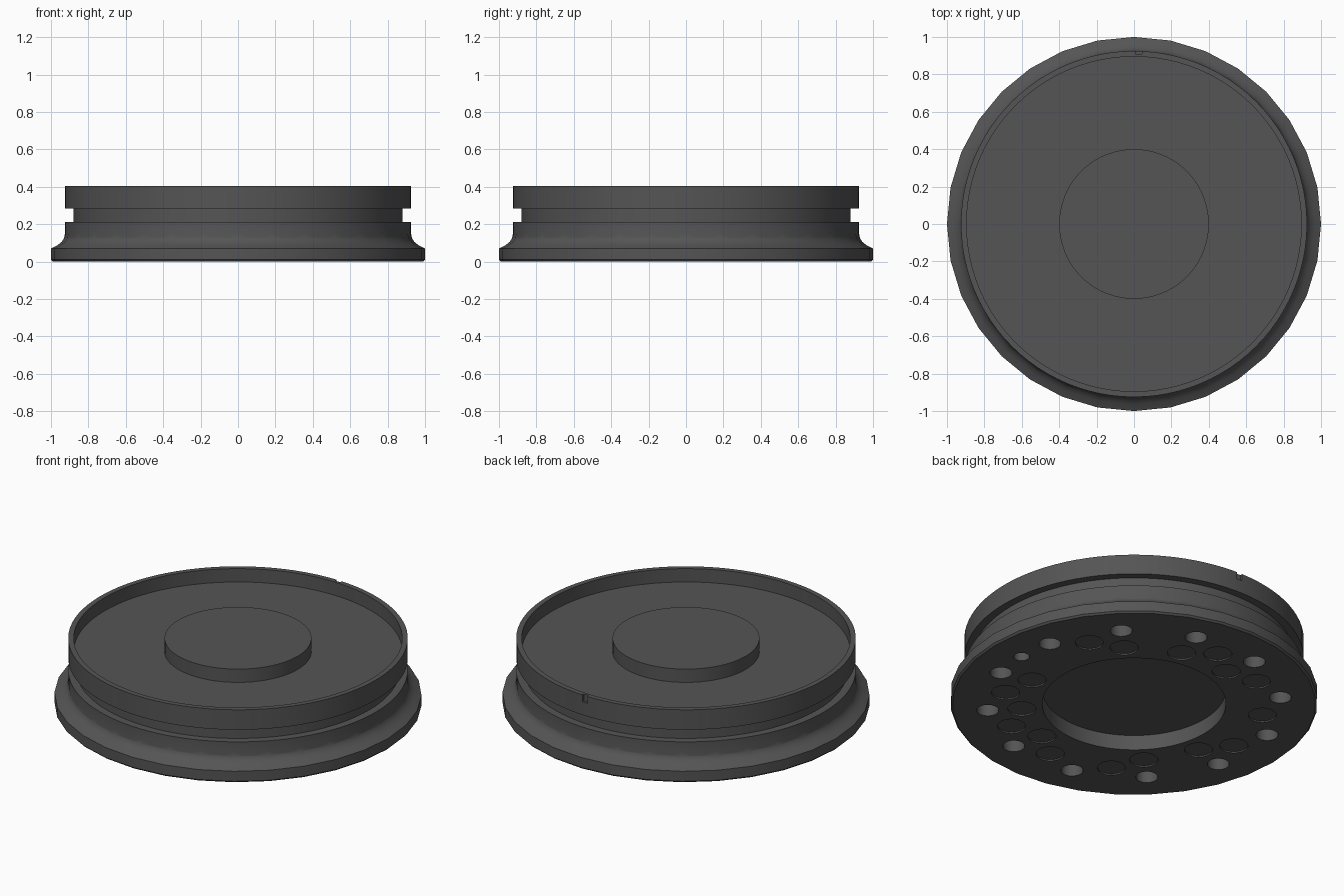
import bpy, bmesh, math

if "Cube" in bpy.data.objects:
    bpy.data.objects.remove(bpy.data.objects["Cube"])


def make_object(name, bm):
    bmesh.ops.recalc_face_normals(bm, faces=bm.faces)
    mesh = bpy.data.meshes.new(name)
    bm.to_mesh(mesh)
    bm.free()
    obj = bpy.data.objects.new(name, mesh)
    bpy.context.collection.objects.link(obj)
    return obj


def lathe(name, profile, sides):
    """Closed solid: (radius, z) rings capped at bottom and top."""
    bm = bmesh.new()
    rings = []
    for r, z in profile:
        rings.append([bm.verts.new((r * math.cos(2 * math.pi * i / sides),
                                    r * math.sin(2 * math.pi * i / sides), z))
                      for i in range(sides)])
    for a, b in zip(rings, rings[1:]):
        for i in range(sides):
            j = (i + 1) % sides
            bm.faces.new((a[i], a[j], b[j], b[i]))
    bm.faces.new(rings[0][::-1])
    bm.faces.new(rings[-1])
    return make_object(name, bm)


def add_bore(bm, dist, degrees, radius, depth, sides=32):
    """Blind round cutter rising from the underside."""
    a = math.radians(degrees)
    low = -0.05
    verts = bmesh.ops.create_cone(bm, cap_ends=True, segments=sides, radius1=radius,
                                  radius2=radius, depth=depth - low)["verts"]
    bmesh.ops.translate(bm, verts=verts, vec=(dist * math.cos(a), dist * math.sin(a),
                                              (depth + low) / 2))


def boolean(target, tool, operation):
    mod = target.modifiers.new(operation.lower(), 'BOOLEAN')
    mod.operation = operation
    mod.solver = 'EXACT'
    mod.object = tool
    bpy.context.view_layer.objects.active = target
    bpy.ops.object.modifier_apply(modifier=mod.name)
    bpy.data.objects.remove(tool)


# Grooved upper body with hollow tray and central boss
body = lathe("round_base", [
    (0.925, 0.05), (0.925, 0.212), (0.88, 0.212), (0.88, 0.285),
    (0.925, 0.285), (0.925, 0.405), (0.895, 0.405), (0.895, 0.325),
    (0.4, 0.325), (0.4, 0.405)], 96)

# Faceted foot flange with a cove
flange = lathe("foot_flange", [
    (0.99, 0), (1.0, 0.01), (1.0, 0.07), (0.965, 0.088), (0.943, 0.105),
    (0.93, 0.125), (0.925, 0.15)], 32)
boolean(body, flange, 'UNION')

# Underside: central recess, ring of bores, locating bore, shallow pockets
bm = bmesh.new()
add_bore(bm, 0, 0, 0.5, 0.09, 96)
for k in range(12):
    add_bore(bm, 0.8, 15 + 30 * k, 0.06, 0.2)
add_bore(bm, 0.8, 0, 0.043, 0.2)
for deg in (30, 90, 120, 150, 180, 240, 270, 300, 330):
    add_bore(bm, 0.71, deg, 0.077, 0.008)
for deg in (45, 75, 105, 195, 225, 285, 315, 345):
    add_bore(bm, 0.613, deg, 0.077, 0.008)
boolean(body, make_object("underside_cutter", bm), 'DIFFERENCE')

# Small index notch at the back of the rim
bm = bmesh.new()
bmesh.ops.create_cube(bm, size=1)
bmesh.ops.scale(bm, verts=bm.verts, vec=(0.035, 0.06, 0.09))
bmesh.ops.translate(bm, verts=bm.verts, vec=(0.025, 0.94, 0.408))
boolean(body, make_object("notch_cutter", bm), 'DIFFERENCE')

# Dark grey finish
mat = bpy.data.materials.new("dark_grey")
mat.diffuse_color = (0.09, 0.09, 0.09, 1)
mat.use_nodes = True
mat.node_tree.nodes["Principled BSDF"].inputs["Base Color"].default_value = mat.diffuse_color
body.data.materials.clear()
body.data.materials.append(mat)

# Smooth curved walls, crisp edges
bpy.ops.object.select_all(action='DESELECT')
body.select_set(True)
bpy.context.view_layer.objects.active = body
bpy.ops.object.shade_smooth_by_angle(angle=math.radians(30))
